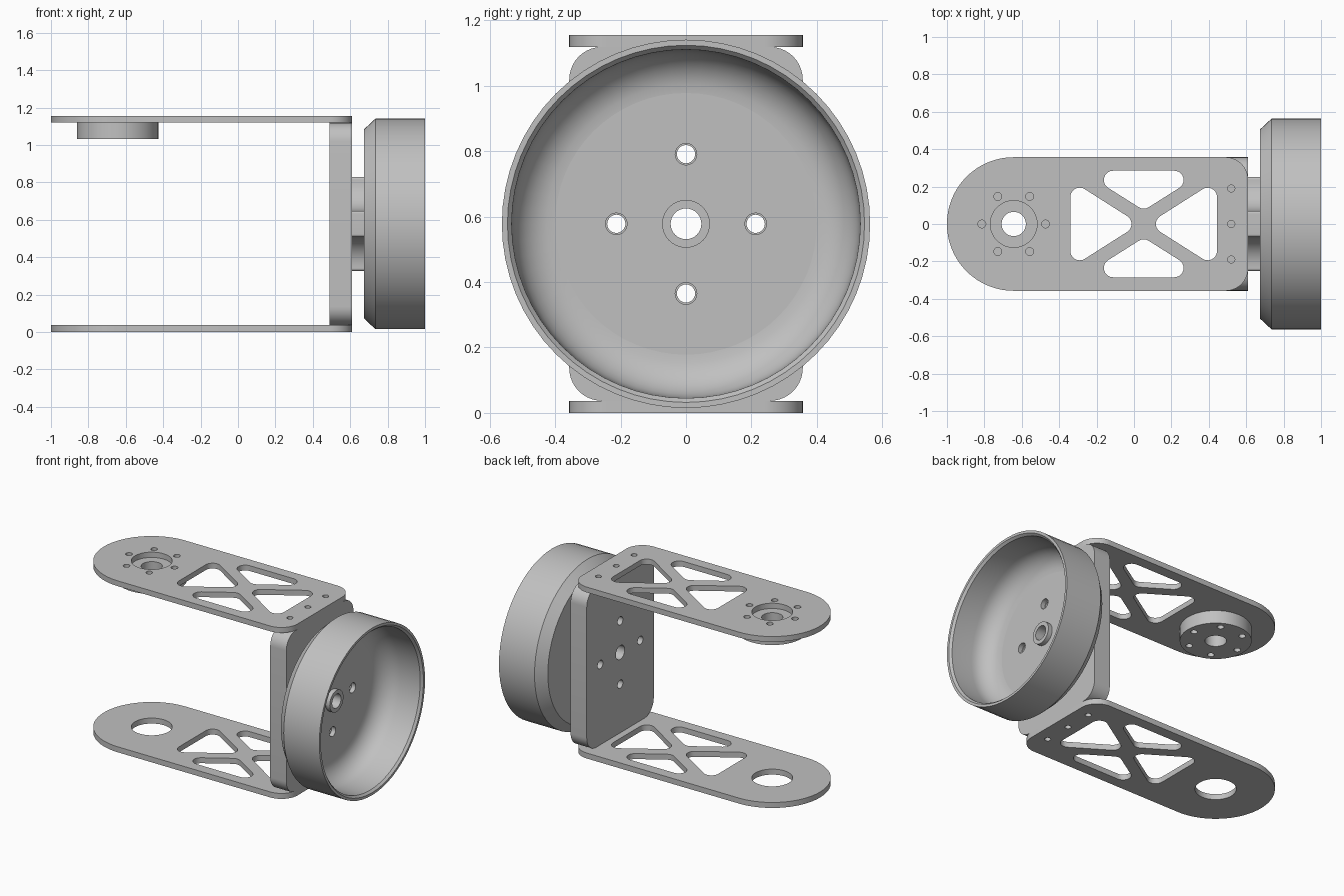
import bpy, bmesh, math
from mathutils import Vector, Matrix

cube = bpy.data.objects.get("Cube")
if cube:
    bpy.data.objects.remove(cube, do_unlink=True)

GREY = (0.53, 0.53, 0.53, 1)
metal = bpy.data.materials.new("grey_metal")
metal.use_nodes = True
metal.diffuse_color = GREY
metal.node_tree.nodes["Principled BSDF"].inputs["Base Color"].default_value = GREY

AXIS_Z = 0.578      # height of the wheel axis
HALF_W = 0.357      # half width of the bracket
PIVOT = -0.643      # x of the rounded arm end


def circle(x, y, r, n=32):
    return [(x + r * math.cos(2 * math.pi * i / n), y + r * math.sin(2 * math.pi * i / n))
            for i in range(n)]


def ring_of_holes(x, y, dist, r, count):
    return [circle(*c, r, 20) for c in circle(x, y, dist, count)]


def rounded(points, radii, n=10):
    """Polygon with each corner replaced by an arc."""
    out = []
    for i, point in enumerate(points):
        p = Vector(point)
        u = (Vector(points[i - 1]) - p).normalized()
        v = (Vector(points[(i + 1) % len(points)]) - p).normalized()
        r = radii[i % len(radii)]
        half = u.angle(v) / 2
        centre = p + (u + v).normalized() * (r / math.sin(half))
        reach = r / math.tan(half)
        a, b = p + u * reach - centre, p + v * reach - centre
        start = math.atan2(a.y, a.x)
        sweep = (math.atan2(b.y, b.x) - start + math.pi) % (2 * math.pi) - math.pi
        for k in range(n + 1):
            t = start + sweep * k / n
            out.append((centre.x + r * math.cos(t), centre.y + r * math.sin(t)))
    return out


def finish(name, bm):
    bmesh.ops.remove_doubles(bm, verts=bm.verts, dist=0.0002)
    bmesh.ops.recalc_face_normals(bm, faces=bm.faces)
    mesh = bpy.data.meshes.new(name)
    bm.to_mesh(mesh)
    bm.free()
    mesh.materials.append(metal)
    obj = bpy.data.objects.new(name, mesh)
    bpy.context.collection.objects.link(obj)
    return obj


def smooth(obj):
    bpy.ops.object.select_all(action='DESELECT')
    obj.select_set(True)
    bpy.context.view_layer.objects.active = obj
    bpy.ops.object.shade_smooth_by_angle(angle=math.radians(30))


def plate(name, loops, low, high, along_x=False):
    """Outline plus hole loops, extruded along z, or along x at the wheel axis."""
    curve = bpy.data.curves.new(name + "_outline", 'CURVE')
    curve.dimensions = '2D'
    curve.fill_mode = 'BOTH'
    curve.extrude = (high - low) / 2
    for loop in loops:
        spline = curve.splines.new('POLY')
        spline.points.add(len(loop) - 1)
        for point, (x, y) in zip(spline.points, loop):
            point.co = (x, y, 0, 1)
        spline.use_cyclic_u = True
    helper = bpy.data.objects.new(name + "_outline", curve)
    bm = bmesh.new()
    flat = helper.to_mesh()
    bm.from_mesh(flat)
    helper.to_mesh_clear()
    bpy.data.objects.remove(helper)
    bpy.data.curves.remove(curve)
    bm.transform(Matrix.Translation((0, 0, (low + high) / 2)))
    if along_x:
        swap = Matrix(((0, 0, 1, 0), (1, 0, 0, 0), (0, 1, 0, AXIS_Z), (0, 0, 0, 1)))
        bm.transform(swap)
    obj = finish(name, bm)
    smooth(obj)
    return obj


# Arms: outline, truss windows and screw holes shared by both plates
outline = rounded([(-1, -HALF_W), (0.61, -HALF_W), (0.61, HALF_W), (-1, HALF_W)],
                  [HALF_W - 0.0005, 0.12, 0.12, HALF_W - 0.0005], 24)
mid = 0.052
windows = []
for s in (-1, 1):
    windows.append(rounded([(mid + s * 0.392, -0.235), (mid + s * 0.392, 0.235),
                            (mid + s * 0.022, 0)], [0.05]))
    windows.append(rounded([(mid - 0.336, s * 0.285), (mid + 0.336, s * 0.285),
                            (mid, s * 0.073)], [0.05]))
screw_rows = (-0.19, 0, 0.19)
screws = [circle(0.52, y, 0.019, 20) for y in screw_rows]
hub_screws = ring_of_holes(PIVOT, 0, 0.17, 0.021, 6)
bore = [circle(PIVOT, 0, 0.125, 48)]

plate("lower_arm", [outline] + windows + screws + bore, 0, 0.037)
plate("upper_arm", [outline] + windows + screws + bore + hub_screws, 1.119, 1.155)

# Round flange under the upper arm
plate("pivot_flange", [circle(PIVOT, 0, 0.217, 64), circle(PIVOT, 0, 0.065)] + hub_screws,
      1.032, 1.119)

# Upright block joining the arms, with blind screw holes in both ends
half_h = 0.541
block = plate("upright_block",
              [rounded([(-HALF_W, -half_h), (HALF_W, -half_h), (HALF_W, half_h),
                        (-HALF_W, half_h)], [0.1]),
               circle(0, 0, 0.047)] + ring_of_holes(0, 0, 0.213, 0.028, 4),
              0.49, 0.61, along_x=True)
bm = bmesh.new()
for y in screw_rows:
    for z in (0.037, 1.119):
        bmesh.ops.create_cone(bm, cap_ends=True, segments=20, radius1=0.019, radius2=0.019,
                              depth=0.2, matrix=Matrix.Translation((0.52, y, z)))
cutter = finish("screw_hole_cutter", bm)
cutter.hide_render = True
cut = block.modifiers.new("screw_holes", 'BOOLEAN')
cut.operation = 'DIFFERENCE'
cut.solver = 'EXACT'
cut.object = cutter
bpy.context.view_layer.objects.active = block
bpy.ops.object.modifier_apply(modifier=cut.name)
bpy.data.objects.remove(cutter, do_unlink=True)
smooth(block)

# Four-armed coupling between block and wheel
w, tip = 0.07, 0.252
quarter = [(tip, -w), (tip, w), (w, w)]
cross = []
for k in range(4):
    turn = Matrix.Rotation(k * math.pi / 2, 2)
    cross += [tuple(turn @ Vector(p)) for p in quarter]
plate("wheel_coupling", [rounded(cross, [0.015, 0.015, 0.16]), circle(0, 0, 0.047)]
      + ring_of_holes(0, 0, 0.213, 0.028, 4), 0.61, 0.675, along_x=True)

# Wheel: drilled floor, centre boss and lathed rim
floor_r = 0.4
plate("wheel_floor", [circle(0, 0, floor_r, 64), circle(0, 0, 0.073)]
      + ring_of_holes(0, 0, 0.213, 0.033, 4), 0.675, 0.705, along_x=True)
plate("wheel_boss", [circle(0, 0, 0.073), circle(0, 0, 0.047)], 0.675, 0.735, along_x=True)

profile = [(0.675, floor_r), (0.675, 0.507), (0.735, 0.563), (1, 0.563), (1, 0.546),
           (0.985, 0.533)]
for k in range(9):      # fillet from the wall down to the floor
    t = k / 8 * math.pi / 2
    profile.append((0.835 - 0.13 * math.sin(t), floor_r + 0.13 * math.cos(t)))
bm = bmesh.new()
verts = [bm.verts.new((x, 0, AXIS_Z + r)) for x, r in profile]
edges = [bm.edges.new(pair) for pair in zip(verts, verts[1:])]
bmesh.ops.spin(bm, geom=verts + edges, cent=(0, 0, AXIS_Z), axis=(1, 0, 0),
               angle=2 * math.pi, steps=64, use_duplicate=False)
smooth(finish("wheel_rim", bm))
